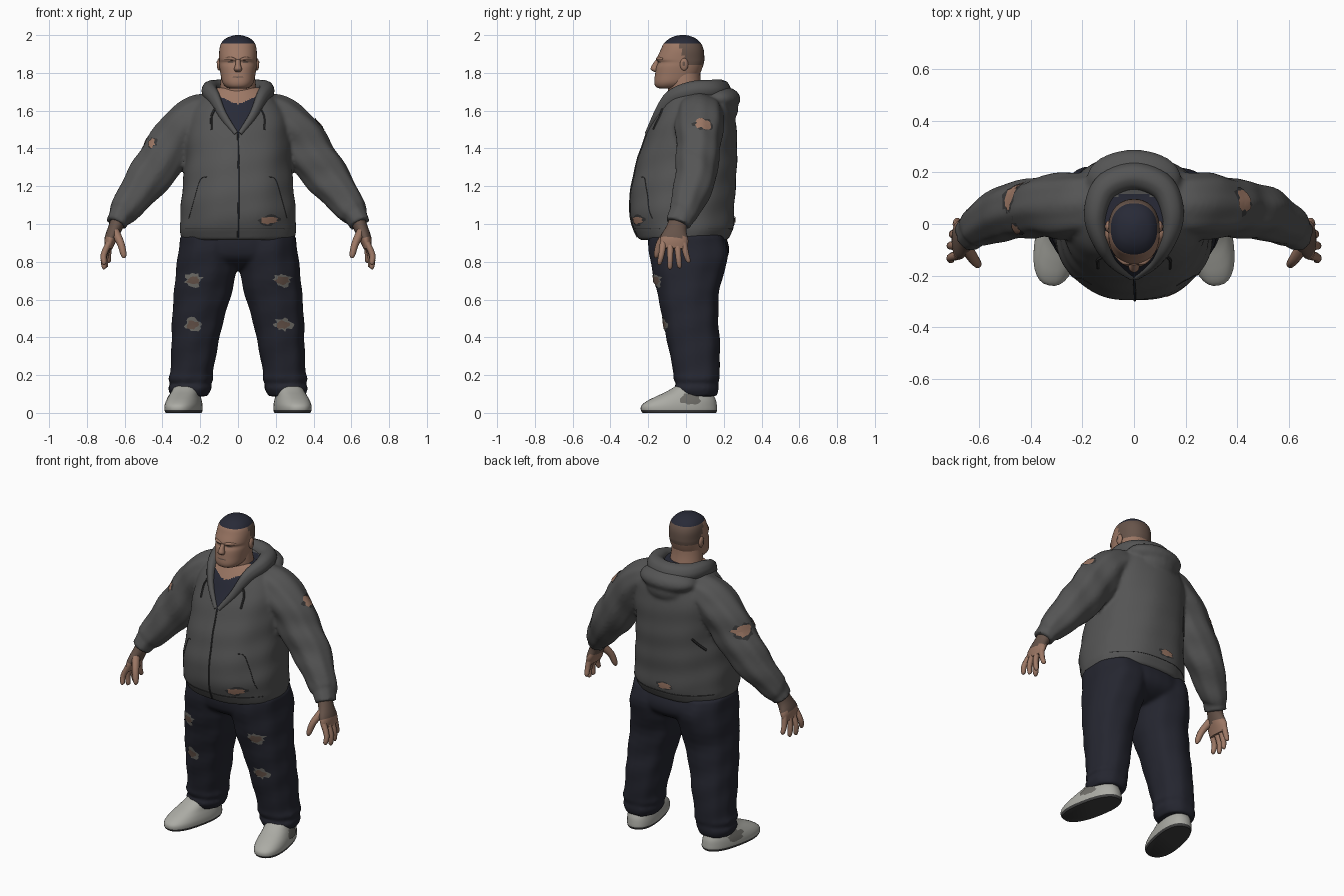
import bpy, bmesh, math, random
from mathutils import Vector
from mathutils.bvhtree import BVHTree

if "Cube" in bpy.data.objects:
    bpy.data.objects.remove(bpy.data.objects["Cube"])

random.seed(4)
COLORS = {
    "hoodie_grey": (0.09, 0.09, 0.09), "seam_dark": (0.038, 0.038, 0.039),
    "denim_navy": (0.018, 0.019, 0.029), "navy_cloth": (0.021, 0.023, 0.038),
    "skin": (0.335, 0.187, 0.13), "shaded_skin": (0.135, 0.088, 0.068),
    "shoe_white": (0.41, 0.41, 0.375), "frayed_grey": (0.16, 0.155, 0.14),
    "sole_dark": (0.05, 0.05, 0.05)}
MATS = {}
for n, c in COLORS.items():
    MATS[n] = bpy.data.materials.new(n)
    MATS[n].diffuse_color = (*c, 1)
TREES = {}


def finish(name, bm, mats, rule=None):
    """Turn a bmesh into a smooth object; rule(face centre) picks the material slot."""
    bmesh.ops.recalc_face_normals(bm, faces=bm.faces)
    if rule:
        for f in bm.faces:
            f.material_index = rule(f.calc_center_median())
    me = bpy.data.meshes.new(name)
    TREES[name] = BVHTree.FromBMesh(bm)
    bm.to_mesh(me)
    bm.free()
    for m in mats:
        me.materials.append(MATS[m])
    me.shade_smooth()
    me.set_sharp_from_angle(angle=math.radians(50))
    ob = bpy.data.objects.new(name, me)
    bpy.context.collection.objects.link(ob)
    return ob


def merge(name, parts, mats, rule=None, voxel=0.011, smooth=5):
    """Blend overlapping parts into one continuous garment."""
    bm = bmesh.new()
    for p in parts:
        bm.from_mesh(p.data)
        bpy.data.objects.remove(p)
    ob = finish(name + "_draft", bm, [])
    m = ob.modifiers.new("blend", 'REMESH')
    m.mode, m.voxel_size = 'VOXEL', voxel
    m = ob.modifiers.new("soften", 'SMOOTH')
    m.factor, m.iterations = 0.5, smooth
    bpy.context.view_layer.update()
    bm = bmesh.new()
    bm.from_mesh(ob.evaluated_get(bpy.context.evaluated_depsgraph_get()).to_mesh())
    bpy.data.objects.remove(ob)
    return finish(name, bm, mats, rule or (lambda c: 0))


def spline(pts, steps):
    """Catmull-Rom interpolation of equal-length tuples."""
    out = []
    for i in range(len(pts) - 1):
        a, b, c, d = (pts[max(i - 1, 0)], pts[i], pts[i + 1], pts[min(i + 2, len(pts) - 1)])
        for k in range(steps):
            t = k / steps
            out.append([0.5 * (2 * q + (r - p) * t + (2 * p - 5 * q + 4 * r - s) * t * t
                               + (3 * q - p - 3 * r + s) * t ** 3)
                        for p, q, r, s in zip(a, b, c, d)])
    return out + [list(pts[-1])]


def loft(name, pts, mats, up=None, seg=32, steps=4, power=2.0, fold=0, yaw=0, rule=None):
    """Skin rings (x, y, z, rx, ry); level rings, or across the path when up is given."""
    rows = spline(pts, steps)
    bm, rings = bmesh.new(), []
    for i, r in enumerate(rows):
        c = Vector(r[:3])
        u, v = Vector((math.cos(yaw), math.sin(yaw), 0)), Vector((-math.sin(yaw), math.cos(yaw), 0))
        if up:
            t = (Vector(rows[min(i + 1, len(rows) - 1)][:3]) - Vector(rows[max(i - 1, 0)][:3])).normalized()
            v = Vector(up)
            v = (v - t * v.dot(t)).normalized()
            u = v.cross(t)
        ring = []
        for k in range(seg):
            a = math.tau * k / seg
            ca, sa = math.cos(a), math.sin(a)
            w = 1 + fold * math.sin(3 * a + 17 * c.z) * math.sin(5 * a - 23 * c.z)
            x = math.copysign(abs(ca) ** (2 / power), ca) * r[3] * w
            y = math.copysign(abs(sa) ** (2 / power), sa) * r[4] * w
            ring.append(bm.verts.new(c + u * x + v * y))
        rings.append(ring)
    for a, b in zip(rings, rings[1:]):
        for k in range(seg):
            bm.faces.new((a[k], a[(k + 1) % seg], b[(k + 1) % seg], b[k]))
    bm.faces.new(rings[0])
    bm.faces.new(rings[-1])
    return finish(name, bm, mats, rule)


def stack(rows):
    """Rows of (z, front y, back y, half width) to ring tuples."""
    return [(0, (f + b) / 2, z, w, (b - f) / 2) for z, f, b, w in rows]


def project(target, p, d, lift):
    hit = TREES[target].ray_cast(p - d * 0.6, d)[0]
    return (hit if hit else p) - d * lift


def patch(name, target, p, d, w, h, mat, jag=0.25, lift=0.004):
    """Ragged thin patch laid on a surface along direction d."""
    p, d = Vector(p), Vector(d).normalized()
    u = d.cross(Vector((0, 0, 1))).normalized()
    v = u.cross(d)
    bm = bmesh.new()
    prev, n = [bm.verts.new(project(target, p, d, lift))], 18
    edge = [1 - random.random() * jag for _ in range(n)]
    for q in (0.35, 0.7, 1):
        ring = [bm.verts.new(project(target, p + (u * math.cos(math.tau * k / n) * w
                + v * math.sin(math.tau * k / n) * h) * q * edge[k], d, lift)) for k in range(n)]
        for k in range(n):
            j = (k + 1) % n
            bm.faces.new((prev[0], ring[k], ring[j]) if len(prev) == 1
                         else (prev[k], ring[k], ring[j], prev[j]))
        prev = ring
    finish(name, bm, [mat])


def strip(name, target, pts, d, mat, r=0.003):
    """Thin seam following a surface."""
    d = Vector(d)
    path = [project(target, Vector(p), d, 0.001) for p in spline(pts, 6)]
    loft(name, [(*p, r, r) for p in path], [mat], up=(0.3, 0.9, 0.3), seg=6, steps=1)


def ball(name, c, s, mat):
    bm = bmesh.new()
    bmesh.ops.create_uvsphere(bm, u_segments=24, v_segments=14, radius=1)
    for v in bm.verts:
        v.co = Vector((v.co.x * s[0] + c[0], v.co.y * s[1] + c[1], v.co.z * s[2] + c[2]))
    return finish(name, bm, [mat])


# Jacket: body, sleeves and hood bag blended; open V shows undershirt and chest, dark lining at neck
def jacket_rule(c):
    if c.y < -0.03 and c.z > 1.475 and abs(c.x) < (c.z - 1.475) * 0.75:
        return 2 if c.z > 1.632 + abs(c.x) * 0.45 else 1
    return 1 if c.z > 1.71 and c.y < 0.11 and abs(c.x) < 0.14 else 0


parts = [loft("body", stack([
    (0.915, -0.25, 0.225, 0.298), (0.95, -0.268, 0.242, 0.305), (0.985, -0.282, 0.254, 0.31),
    (1.08, -0.299, 0.257, 0.306), (1.2, -0.288, 0.264, 0.294), (1.35, -0.252, 0.27, 0.28),
    (1.5, -0.197, 0.266, 0.28), (1.6, -0.152, 0.252, 0.255), (1.67, -0.114, 0.222, 0.2),
    (1.722, -0.084, 0.172, 0.14)]), [], seg=80, steps=7, power=2.15, fold=0.014),
    ball("bag", (0, 0.175, 1.662), (0.185, 0.114, 0.07), "hoodie_grey"),
    ball("bag", (0, 0.18, 1.61), (0.14, 0.097, 0.09), "hoodie_grey")]
for s in (1, -1):
    parts.append(loft("sleeve", [(s * x, y, z, rx, ry) for x, y, z, rx, ry in (
        (0.12, 0.08, 1.60, 0.085, 0.11), (0.2, 0.075, 1.58, 0.105, 0.125),
        (0.27, 0.07, 1.525, 0.118, 0.127), (0.33, 0.068, 1.455, 0.124, 0.119),
        (0.40, 0.06, 1.345, 0.123, 0.113), (0.49, 0.045, 1.225, 0.113, 0.106),
        (0.575, 0.005, 1.11, 0.088, 0.088), (0.612, -0.015, 1.06, 0.076, 0.078),
        (0.622, -0.025, 1.045, 0.063, 0.069), (0.645, -0.043, 1.0, 0.058, 0.066))],
        [], up=(0, 1, 0), fold=0.06, steps=5, power=2.1))
merge("jacket", parts, ["hoodie_grey", "navy_cloth", "skin"], jacket_rule)

# Hood collar rolled around the neck
half = [(0.15, 0.03, 1.705, 0.042, 0.05), (0.125, -0.08, 1.665, 0.03, 0.04),
        (0.078, -0.155, 1.572, 0.018, 0.024), (0.01, -0.206, 1.478, 0.012, 0.012)]
back = (0.112, 0.14, 1.71, 0.05, 0.054)
mir = lambda p: (-p[0],) + p[1:]
loft("hood_collar", [mir(p) for p in half[::-1]] + [mir(back), (0, 0.185, 1.70, 0.055, 0.066), back]
     + half, ["hoodie_grey"], up=(0, 0, 1), seg=20, steps=6, fold=0.05)

# Jacket trim
F, B = (0, 1, 0), (0, -1, 0)
strip("zipper", "jacket", [(0, 0, 1.475), (0.004, 0, 1.2), (0, 0, 0.93)], F, "seam_dark", 0.005)
for s in (1, -1):
    strip("pocket_seam", "jacket", [(s * 0.165, 0, 1.25), (s * 0.20, 0, 1.235), (s * 0.23, 0, 1.14),
          (s * 0.26, 0, 1.03)], F, "seam_dark", 0.002)
    for d in (F, B):
        strip("hem_seam", "jacket", [(0, 0, 0.975), (s * 0.14, 0, 0.975), (s * 0.28, 0, 0.975)],
              d, "seam_dark", 0.002)
    strip("drawstring", "jacket", [(s * 0.115, 0, 1.62), (s * 0.14, 0, 1.57), (s * 0.14, 0, 1.5)],
          F, "seam_dark", 0.006)
strip("back_slash", "jacket", [(-0.19, 0, 1.34), (-0.215, 0, 1.3), (-0.245, 0, 1.26)], B, "seam_dark", 0.007)
for nm, p, d, w, h in (
        ("front_tear", (0.165, -0.28, 1.02), F, 0.055, 0.025), ("back_tear", (-0.03, 0.25, 1.02), B, 0.055, 0.022),
        ("sleeve_tear", (0.41, 0.085, 1.515), (-0.75, -0.25, -0.6), 0.05, 0.042),
        ("sleeve_tear", (-0.44, 0.09, 1.43), (0.85, -0.5, 0.05), 0.075, 0.036),
        ("sleeve_tear", (-0.44, 0.0, 1.43), (0.6, 0.8, 0), 0.03, 0.03)):
    patch(nm + "_edge", "jacket", p, d, w * 1.25, h * 1.35, "seam_dark", 0.4, 0.003)
    patch(nm, "jacket", p, d, w, h, "skin", 0.4, 0.006)

# Trousers: seat and both legs with bunched cuffs, blended
parts = [loft("seat", stack([(0.96, -0.2, 0.2, 0.28), (0.88, -0.2, 0.228, 0.30),
                             (0.82, -0.18, 0.218, 0.29), (0.78, -0.12, 0.17, 0.16),
                             (0.755, -0.05, 0.1, 0.06)]), [], power=2.3)]
for s in (1, -1):
    parts.append(loft("leg", [(s * x, y, z, rx, ry) for x, y, z, rx, ry in (
        (0.155, 0.0, 0.94, 0.15, 0.2), (0.16, 0.015, 0.82, 0.16, 0.207), (0.182, 0.01, 0.66, 0.154, 0.167),
        (0.213, 0.025, 0.49, 0.135, 0.145), (0.23, 0.043, 0.35, 0.122, 0.137),
        (0.245, 0.055, 0.22, 0.114, 0.122), (0.25, 0.055, 0.18, 0.12, 0.123), (0.25, 0.058, 0.155, 0.107, 0.114),
        (0.255, 0.055, 0.13, 0.115, 0.12), (0.258, 0.06, 0.088, 0.098, 0.103))],
        [], power=2.2, fold=0.03, seg=40))
merge("trousers", parts, ["denim_navy"])

for side, s in (("right", 1), ("left", -1)):
    # Torn knees
    for z, x in ((0.705, 0.235), (0.47, 0.24)):
        patch("knee_tear_edge", "trousers", (s * x, 0, z), F, 0.062, 0.045, "frayed_grey", 0.5)
        patch("knee_tear", "trousers", (s * x, 0, z - 0.004), F, 0.045, 0.026, "shaded_skin", 0.4, 0.007)

    # Shoe with dark sole
    shoe = side + "_shoe"
    loft(shoe, [(s * x, y, z, rx, ry) for x, y, z, rx, ry in (
        (0.288, -0.035, 0, 0.085, 0.197), (0.288, -0.037, 0.015, 0.09, 0.205),
        (0.288, -0.036, 0.04, 0.09, 0.202), (0.286, -0.022, 0.065, 0.085, 0.183),
        (0.282, -0.002, 0.09, 0.077, 0.152), (0.275, 0.02, 0.115, 0.071, 0.12),
        (0.268, 0.045, 0.145, 0.066, 0.095))],
        ["shoe_white", "sole_dark"], power=2.4, yaw=s * 0.2, rule=lambda c: int(c.z < 0.013))
    patch("shoe_side_panel", shoe, (s * 0.3, 0.02, 0.075), (-s, 0, 0), 0.068, 0.038, "frayed_grey", 0.4)

    # Hand: inked wrist and palm, four fingers, thumb
    loft(side + "_hand", [(s * x, y, z, rx, ry) for x, y, z, rx, ry in (
        (0.625, -0.03, 1.04, 0.042, 0.052), (0.65, -0.05, 0.98, 0.037, 0.054),
        (0.675, -0.062, 0.92, 0.032, 0.075), (0.685, -0.065, 0.87, 0.02, 0.07))],
        ["shaded_skin", "skin"], up=(0, 1, 0), seg=20, rule=lambda c: int(c.z < 0.93))
    for y0, y1, x1, z1 in ((-0.12, -0.14, 0.709, 0.785), (-0.083, -0.085, 0.708, 0.762),
                           (-0.046, -0.035, 0.70, 0.768), (-0.012, 0.012, 0.685, 0.795)):
        loft(side + "_finger", [(s * 0.683, y0, 0.90, 0.017, 0.019),
             (s * (x1 + 0.002), (y0 + y1) / 2, (0.89 + z1) / 2, 0.016, 0.016),
             (s * x1, y1, z1 + 0.01, 0.013, 0.013), (s * (x1 - 0.003), y1, z1, 0.005, 0.005)],
             ["skin"], up=(0, 1, 0), seg=10, steps=3)
    loft(side + "_thumb", [(s * 0.655, -0.085, 0.965, 0.025, 0.025), (s * 0.622, -0.135, 0.9, 0.02, 0.022),
         (s * 0.606, -0.155, 0.84, 0.016, 0.016), (s * 0.603, -0.16, 0.82, 0.006, 0.006)],
         ["skin"], up=(0, 1, 0), seg=10)


# Neck and head; cropped hair on top, shaved sides behind
def head_rule(c):
    if c.z > 1.957:
        return 1
    return 2 if c.z > 1.84 and c.y > -0.04 + (1.955 - c.z) * 0.35 else 0


loft("neck", [(0, 0, 1.68, 0.1, 0.092), (0, -0.01, 1.76, 0.092, 0.088),
              (0, -0.01, 1.82, 0.085, 0.085)], ["skin"])
loft("head", stack([
    (1.718, -0.14, -0.05, 0.045), (1.727, -0.16, -0.01, 0.065), (1.75, -0.168, 0.035, 0.083),
    (1.79, -0.164, 0.07, 0.092), (1.83, -0.158, 0.088, 0.098), (1.855, -0.148, 0.095, 0.099),
    (1.875, -0.155, 0.097, 0.1), (1.92, -0.135, 0.094, 0.099), (1.955, -0.118, 0.08, 0.09),
    (1.98, -0.09, 0.055, 0.068), (1.994, -0.06, 0.025, 0.038), (2.0, -0.03, 0.0, 0.012)]),
    ["skin", "navy_cloth", "shaded_skin"], seg=48, steps=5, power=2.25, rule=head_rule)

# Face features
loft("nose", [(0, -0.148, 1.87, 0.012, 0.012), (0, -0.16, 1.845, 0.014, 0.018),
              (0, -0.166, 1.82, 0.021, 0.022), (0, -0.156, 1.805, 0.014, 0.012)], ["skin"], seg=14)
patch("mouth", "head", (0, -0.1, 1.778), F, 0.032, 0.004, "shaded_skin", 0.1, 0.002)
for s in (1, -1):
    patch("eye", "head", (s * 0.04, -0.1, 1.857), F, 0.018, 0.006, "shaded_skin", 0.1, 0.002)
    loft("brow", [(s * 0.012, -0.151, 1.87, 0.007, 0.006), (s * 0.04, -0.148, 1.876, 0.009, 0.009),
                  (s * 0.07, -0.122, 1.873, 0.006, 0.006)], ["skin"], up=(0, 0, 1), seg=8)
    ball("ear", (s * 0.1, -0.01, 1.845), (0.012, 0.022, 0.033), "skin")
    patch("ear_hollow", "ear", (s * 0.1, -0.012, 1.848), (-s, 0, 0), 0.008, 0.014, "shaded_skin", 0.1, 0.002)

for m in bpy.data.materials:
    if m.users and not m.is_grease_pencil:
        m.use_nodes = True
        m.node_tree.nodes["Principled BSDF"].inputs["Base Color"].default_value = m.diffuse_color
